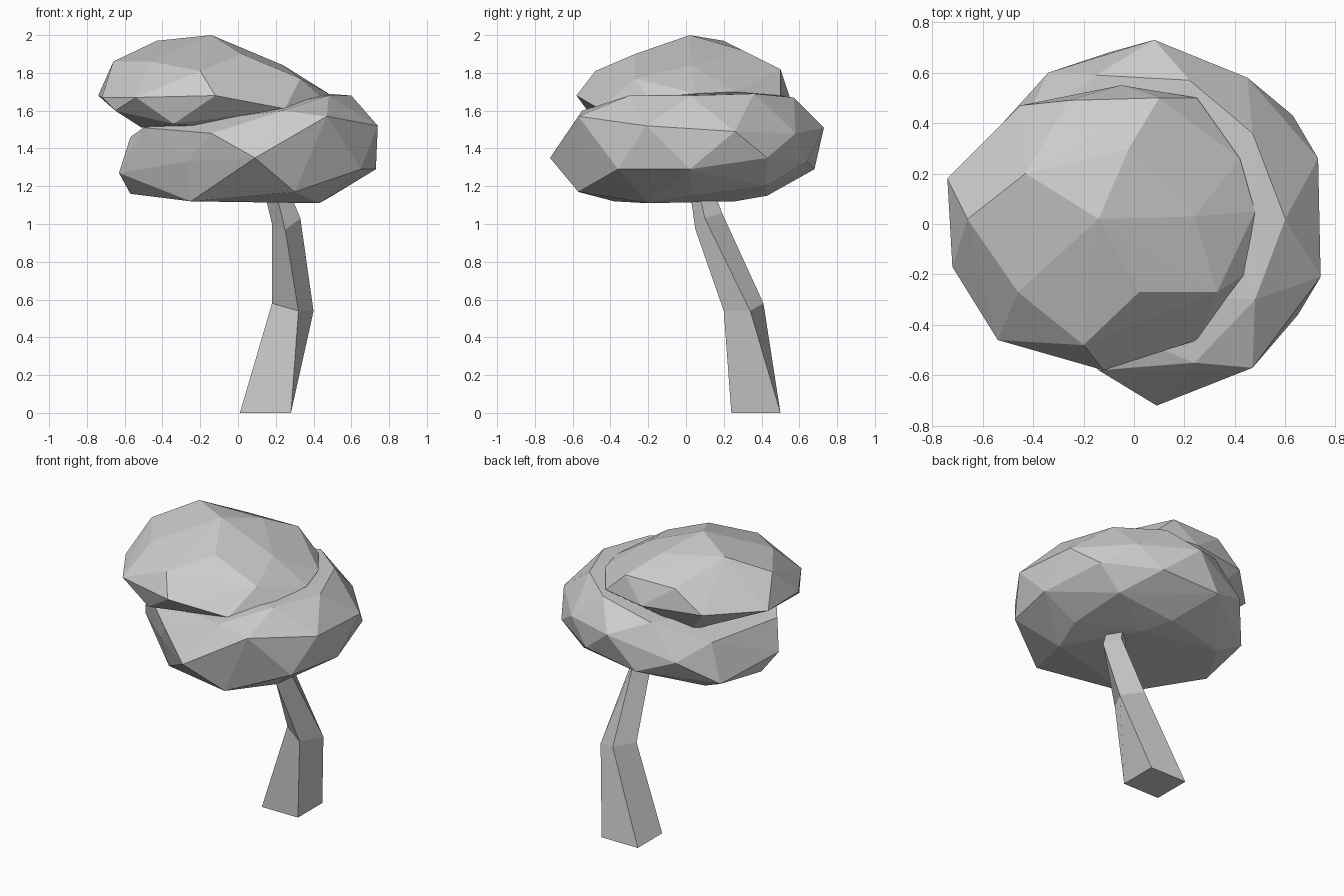
import bpy
import bmesh
from mathutils import Vector

# Remove only the default cube
default_cube = bpy.data.objects.get("Cube")
if default_cube is not None:
    bpy.data.objects.remove(default_cube, do_unlink=True)

CENTIMETRES = 0.01


def make_material(name, value):
    """Flat grey material, same value for viewport and render."""
    material = bpy.data.materials.new(name)
    material.use_nodes = True
    colour = (value, value, value, 1)
    material.diffuse_color = colour
    shader = material.node_tree.nodes["Principled BSDF"]
    shader.inputs["Base Color"].default_value = colour
    return material


def finish_object(name, bm, material):
    """Turn the working mesh into a flat shaded object."""
    bmesh.ops.recalc_face_normals(bm, faces=bm.faces[:])
    mesh = bpy.data.meshes.new(name)
    bm.to_mesh(mesh)
    bm.free()
    mesh.materials.append(material)
    for polygon in mesh.polygons:
        polygon.use_smooth = False
    result = bpy.data.objects.new(name, mesh)
    bpy.context.collection.objects.link(result)
    return result


def add_ring(bm, points):
    return [bm.verts.new(Vector(point) * CENTIMETRES) for point in points]


def make_foliage(name, tiers, material):
    """Wrap a faceted convex skin around a few rough tiers of corners."""
    bm = bmesh.new()
    for corners in tiers.values():
        add_ring(bm, corners)
    bmesh.ops.convex_hull(bm, input=bm.verts[:], use_existing_faces=False)
    loose = [vert for vert in bm.verts if not vert.link_faces]
    bmesh.ops.delete(bm, geom=loose, context="VERTS")
    return finish_object(name, bm, material)


def make_trunk(name, rings, material):
    """Skin neighbouring rings with quads, then cap both ends."""
    bm = bmesh.new()
    loops = [add_ring(bm, ring) for ring in rings]
    for below, above in zip(loops, loops[1:]):
        for i in range(len(below)):
            j = (i + 1) % len(below)
            bm.faces.new((below[i], below[j], above[j], above[i]))
    bm.faces.new(list(reversed(loops[0])))
    bm.faces.new(loops[-1])
    return finish_object(name, bm, material)


grey = make_material("plain grey", 0.61)

# Bent, slightly twisted four sided trunk
make_trunk("trunk", [
    [(28, 24, 0), (28, 50, 0), (1, 50, 0), (1, 24, 0)],
    [(32, 20, 54), (40, 34, 54), (26, 41, 58), (18, 27, 58)],
    [(25, 5, 97), (33, 10, 103), (26, 19, 106), (18, 13, 100)],
    [(18, 1, 125), (24, 5, 125), (18, 12, 125), (12, 8, 125)],
], grey)

# Broad lower foliage, its crown rising towards the left side
make_foliage("lower_foliage", {
    "underside": [(43, -20, 111), (15, 26, 112), (-25, -38, 112),
                  (50, 3, 115), (6, 43, 115), (-57, 1, 116),
                  (30, -57, 117), (-38, 34, 114), (47, 42, 120)],
    "lower rim": [(-10, -49, 122), (-63, -9, 127), (65, -36, 129),
                  (73, 2, 129), (-10, 68, 129), (63, 43, 135),
                  (9, -72, 135), (30, 64, 133), (-53, 39, 121),
                  (-27, -44, 133)],
    "upper rim": [(-57, -16, 146), (-14, -58, 148), (73, 26, 149),
                  (8, 73, 151), (74, -21, 152), (-34, 60, 138),
                  (47, -57, 157), (45, 58, 148)],
    "crown": [(-50, -25, 151), (24, -55, 160), (-15, 59, 160),
              (-45, 37, 146), (22, 57, 167), (48, -30, 168),
              (60, 2, 168), (47, 36, 169)],
}, grey)

# Smaller upper foliage, leaning out over the right side
make_foliage("upper_foliage", {
    "underside": [(-51, -18, 151), (-12, -33, 151), (-29, 36, 150),
                  (30, 0, 152), (-65, -28, 160), (-34, -47, 153)],
    "rim": [(-72, -17, 167), (-54, -46, 167), (-12, -58, 168),
            (25, -46, 161), (44, -20, 167), (48, 5, 169),
            (42, 26, 170), (25, 50, 168), (-5, 55, 167),
            (-45, 47, 168), (-74, 18, 168)],
    "shoulder": [(-20, -48, 181), (33, -27, 177), (10, 50, 182),
                 (-26, 49, 182), (-66, 2, 186), (-46, -27, 186),
                 (24, 3, 184)],
    "crown": [(2, -27, 190), (-2, 30, 192), (-43, 20, 197),
              (-14, 2, 200)],
}, grey)
